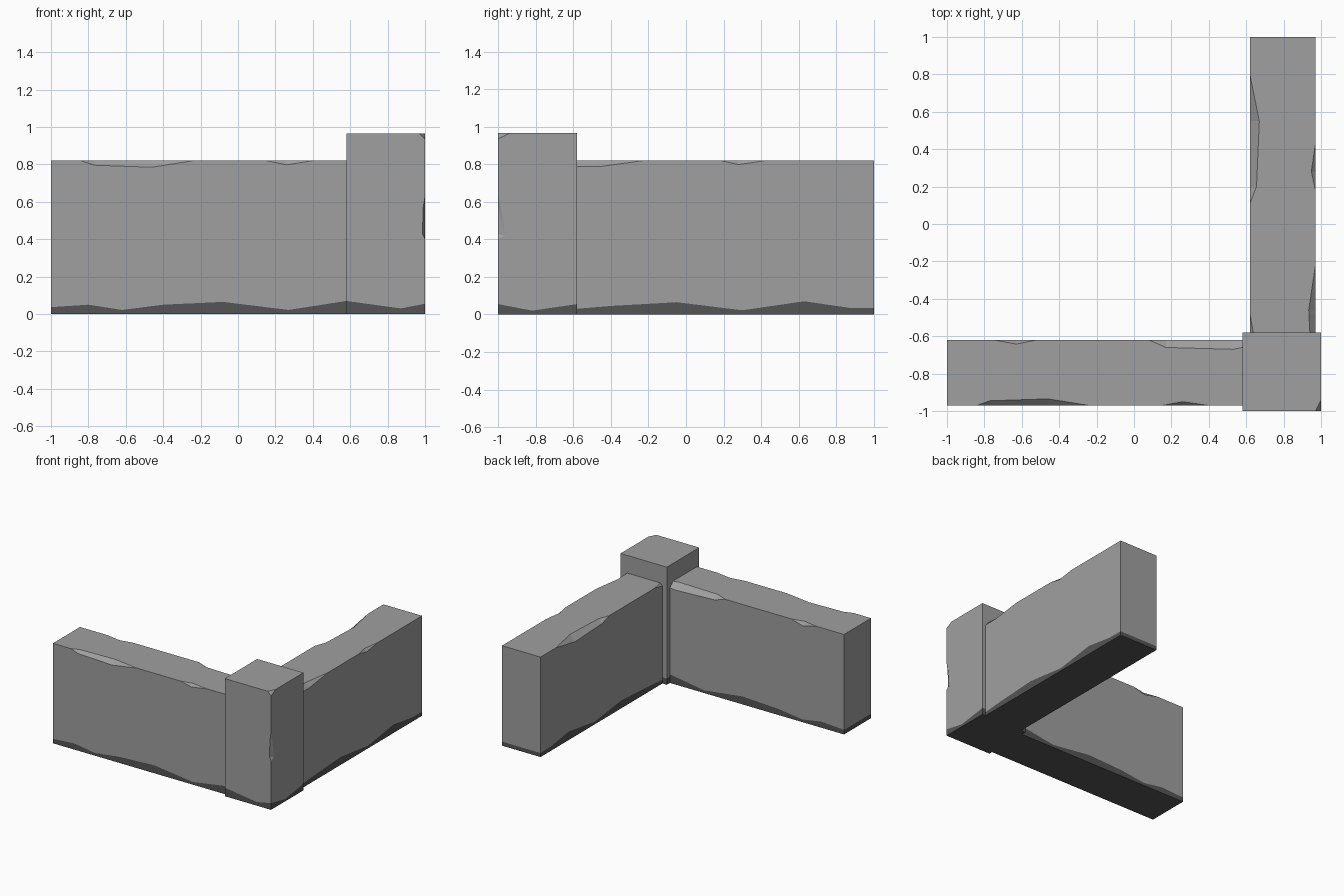
import bpy, bmesh
from mathutils import Vector

if "Cube" in bpy.data.objects:
    bpy.data.objects.remove(bpy.data.objects["Cube"])


def material(name, rgb):
    m = bpy.data.materials.new(name)
    m.diffuse_color = (*rgb, 1)
    m.use_nodes = True
    m.node_tree.nodes["Principled BSDF"].inputs["Base Color"].default_value = m.diffuse_color
    return m


STONE = material("grey stone", (0.35, 0.35, 0.35))
DARK = material("dark base", (0.09, 0.09, 0.09))


def finish(name, bm):
    bmesh.ops.remove_doubles(bm, verts=bm.verts, dist=1e-5)
    bmesh.ops.dissolve_limit(bm, angle_limit=0.005, verts=bm.verts,
                             edges=bm.edges, delimit={'MATERIAL'})
    bmesh.ops.recalc_face_normals(bm, faces=bm.faces)
    me = bpy.data.meshes.new(name)
    bm.to_mesh(me)
    bm.free()
    me.materials.append(STONE)
    me.materials.append(DARK)
    ob = bpy.data.objects.new(name, me)
    bpy.context.collection.objects.link(ob)
    return ob


def lerp(knots, t):
    """Piecewise linear value of (t, a, b...) knots."""
    if t <= knots[0][0]:
        return knots[0][1:]
    for p, q in zip(knots, knots[1:]):
        if t <= q[0]:
            f = (t - p[0]) / (q[0] - p[0])
            return [a + (b - a) * f for a, b in zip(p[1:], q[1:])]
    return knots[-1][1:]


def wall(name, place, outer, inner, band, height=0.82, w_in=0.62, w_out=0.97):
    """Loft of cross-sections; chips are (position, top inset, side drop)."""
    bm = bmesh.new()
    stations = sorted({k[0] for k in outer + inner + band})
    rings = []
    for t in stations:
        (oi, od), (ii, idr), (h,) = lerp(outer, t), lerp(inner, t), lerp(band, t)
        section = [(w_out, 0), (w_out, h), (w_out, height - od), (w_out - oi, height),
                   (w_in + ii, height), (w_in, height - idr), (w_in, h), (w_in, 0)]
        rings.append([bm.verts.new(place(t, w, z)) for w, z in section])
    for a, b in zip(rings, rings[1:]):
        for i in range(8):
            j = (i + 1) % 8
            f = bm.faces.new((a[i], a[j], b[j], b[i]))
            f.material_index = int(i in (0, 6, 7))
    for r in (rings[0], rings[-1]):
        bm.faces.new((r[0], r[1], r[6], r[7])).material_index = 1
        bm.faces.new(r[1:7])
    return finish(name, bm)


# Front wall, running along x
wall("front_wall", lambda t, w, z: (t, -w, z),
     outer=[(-0.84, 0, 0), (-0.77, .025, .024), (-0.46, .035, .035), (-0.24, 0, 0),
            (0.15, 0, 0), (0.26, .02, .022), (0.40, 0, 0)],
     inner=[(-0.75, 0, 0), (-0.63, .022, .03), (-0.52, 0, 0),
            (0.08, 0, 0), (0.17, .04, .03), (0.53, .05, .045), (0.58, .04, .04)],
     band=[(-1, .037), (-0.8, .05), (-0.62, .022), (-0.4, .05), (-0.08, .065),
           (0.27, .022), (0.58, .07)])

# Side wall, running along y
wall("side_wall", lambda t, w, z: (w, t, z),
     outer=[(-0.58, .03, .033), (-0.46, .036, .033), (-0.22, 0, 0),
            (0.18, 0, 0), (0.28, .022, .022), (0.43, 0, 0)],
     inner=[(-0.58, .018, .02), (-0.48, 0, 0),
            (0.11, 0, 0), (0.20, .035, .03), (0.55, .05, .045), (0.80, 0, 0)],
     band=[(-0.58, .03), (-0.4, .045), (-0.05, .065), (0.3, .022), (0.63, .07),
           (0.87, .035), (1, .033)])

# Corner post: perimeter points with the height of the dark base at each
perimeter = [(0.58, -1, .07), (0.87, -1, .03), (1, -1, .055), (1, -0.82, .02),
             (1, -0.58, .055), (0.58, -0.58, .05)]
bm = bmesh.new()
low, mid, top = [[bm.verts.new((x, y, z)) for x, y, z in ring] for ring in (
    [(x, y, 0) for x, y, h in perimeter], perimeter,
    [(x, y, 0.965) for x, y, h in perimeter])]
for i in range(6):
    j = (i + 1) % 6
    bm.faces.new((low[i], low[j], mid[j], mid[i])).material_index = 1
    bm.faces.new((mid[i], mid[j], top[j], top[i]))
bm.faces.new(low).material_index = 1
bm.faces.new(top)
post = finish("corner_post", bm)

# Chips in the outer edge and top corner of the post
chips = {
    "edge_chip": [(1, -1, .40), (1, -1, .63), (.986, -1, .43), (.99, -1, .57),
                  (1, -.965, .42), (1, -.985, .57), (1.05, -1.05, .51)],
    "corner_chip": [(.97, -1, .965), (1, -.94, .965), (1, -1, .935), (1.03, -1.05, 1.0)],
}
for name, points in chips.items():
    bm = bmesh.new()
    for p in points:
        bm.verts.new(Vector(p))
    bmesh.ops.convex_hull(bm, input=bm.verts)
    cutter = finish(name, bm)
    cutter.hide_render = True
    mod = post.modifiers.new(name, 'BOOLEAN')
    mod.operation = 'DIFFERENCE'
    mod.solver = 'EXACT'
    mod.object = cutter
    bpy.context.view_layer.objects.active = post
    bpy.ops.object.modifier_apply(modifier=name)
    bpy.data.objects.remove(cutter)
